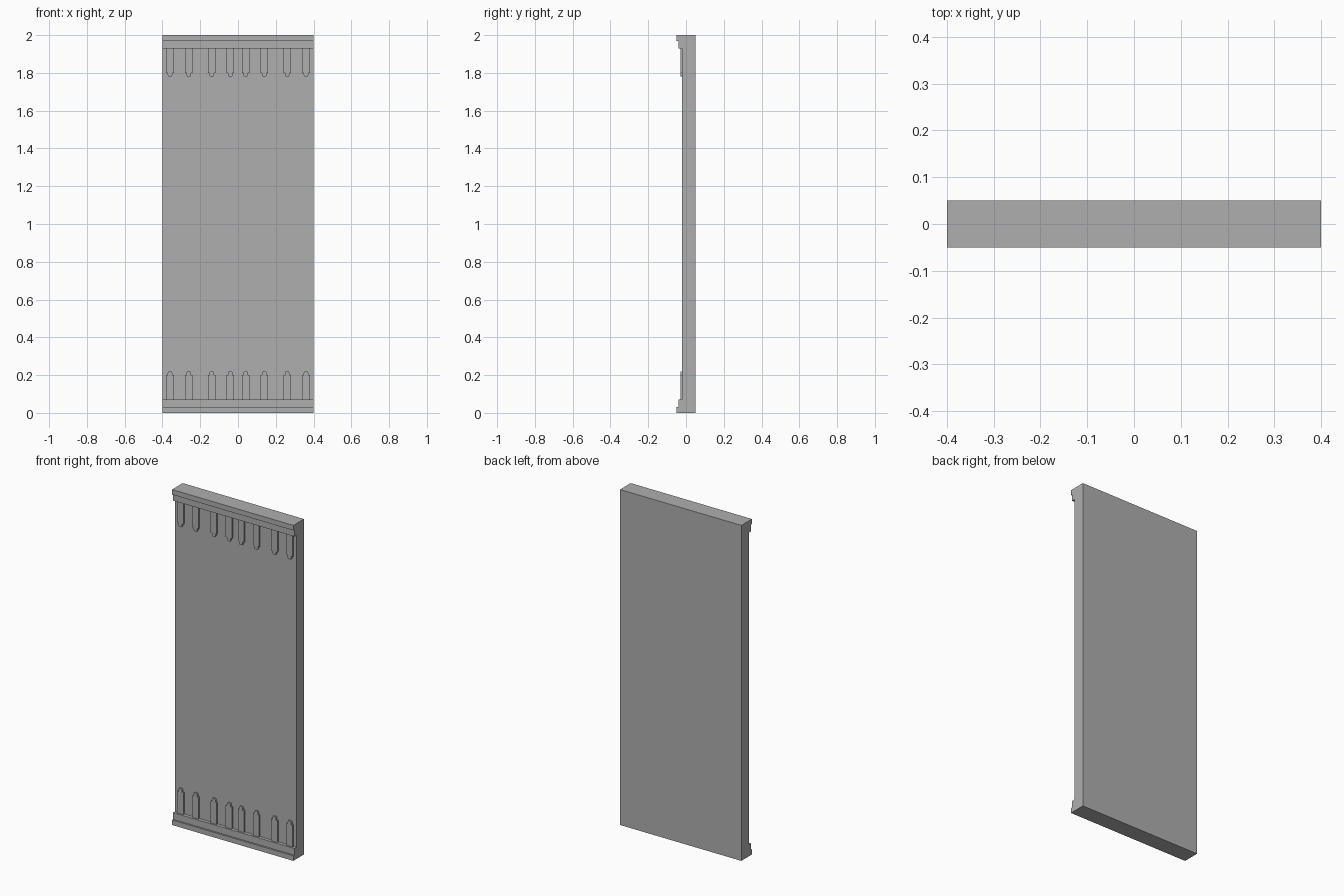
import bpy
import bmesh
from mathutils import Matrix

cube = bpy.data.objects.get("Cube")
if cube:
    bpy.data.objects.remove(cube, do_unlink=True)

grey = bpy.data.materials.new("stone_grey")
grey.use_nodes = True
colour = (0.43, 0.43, 0.43, 1)
grey.diffuse_color = colour
grey.node_tree.nodes["Principled BSDF"].inputs["Base Color"].default_value = colour

HEIGHT = 2.0
BACK = 0.05
FACE = -0.02


def prism(name, points, offset, flip=False):
    """Extrude a closed outline along offset; flip mirrors it to the top end."""
    bm = bmesh.new()
    face = bm.faces.new([bm.verts.new(p) for p in points])
    side = bmesh.ops.extrude_face_region(bm, geom=[face])
    verts = [v for v in side["geom"] if isinstance(v, bmesh.types.BMVert)]
    bmesh.ops.translate(bm, verts=verts, vec=offset)
    if flip:
        mirror = Matrix.Translation((0, 0, HEIGHT)) @ Matrix.Scale(-1, 4, (0, 0, 1))
        bm.transform(mirror)
    bmesh.ops.recalc_face_normals(bm, faces=bm.faces)
    mesh = bpy.data.meshes.new(name)
    bm.to_mesh(mesh)
    bm.free()
    mesh.materials.append(grey)
    obj = bpy.data.objects.new(name, mesh)
    bpy.context.collection.objects.link(obj)
    return obj


# Wall slab between the two rails
RAIL = 0.07
slab = [(-0.4, FACE, RAIL), (0.4, FACE, RAIL), (0.4, BACK, RAIL), (-0.4, BACK, RAIL)]
prism("wall_panel", slab, (0, 0, HEIGHT - 2 * RAIL))

# Stepped rail profile and pointed tab outline
rail = [(BACK, 0), (-0.05, 0), (-0.05, 0.03), (-0.04, 0.03), (-0.04, RAIL), (BACK, RAIL)]
half_tab = [(0.02, RAIL), (0.02, 0.2), (0.012, 0.2), (0.012, 0.212), (0.008, 0.22)]
tab = half_tab + [(-x, z) for x, z in reversed(half_tab)]
spacing = (0.04, 0.14, 0.26, 0.36)

for end, flip in (("bottom", False), ("top", True)):
    prism(end + "_rail", [(-0.4, y, z) for y, z in rail], (0.8, 0, 0), flip)
    for side, sign in (("left", 1), ("right", -1)):
        for i, x in enumerate(spacing, 1):
            outline = [(sign * x + px, -0.03, z) for px, z in tab]
            prism(f"{end}_{side}_tab_{i}", outline, (0, 0.01, 0), flip)
